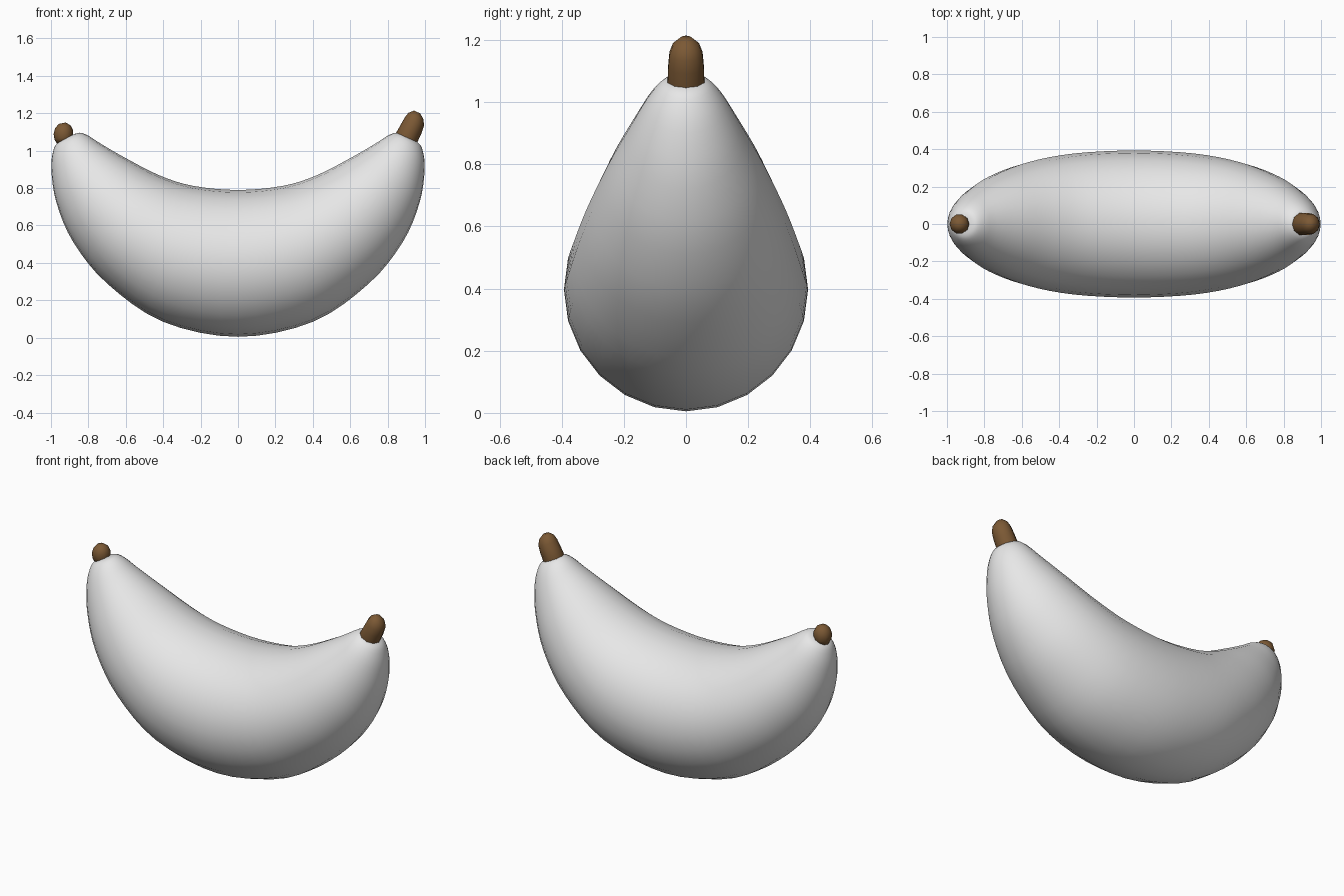
import bpy
import bmesh
from math import sin, cos, pi
from mathutils import Vector

if "Cube" in bpy.data.objects:
    bpy.data.objects.remove(bpy.data.objects["Cube"], do_unlink=True)


def material(name, colour):
    mat = bpy.data.materials.new(name)
    mat.use_nodes = True
    mat.diffuse_color = (*colour, 1)
    mat.node_tree.nodes["Principled BSDF"].inputs["Base Color"].default_value = (*colour, 1)
    return mat


def smooth_sections(rows, steps):
    """Catmull-Rom interpolation through a list of section vectors."""
    out = []
    for i in range(len(rows) - 1):
        p0, p1 = rows[max(i - 1, 0)], rows[i]
        p2, p3 = rows[i + 1], rows[min(i + 2, len(rows) - 1)]
        for s in range(steps):
            t = s / steps
            out.append(0.5 * (2 * p1 + (p2 - p0) * t
                              + (2 * p0 - 5 * p1 + 4 * p2 - p3) * t ** 2
                              + (3 * p1 - p0 - 3 * p2 + p3) * t ** 3))
    return out + [rows[-1]]


def loft(name, rows, sides, mat):
    """Join elliptical rings, each given as upper x, z, lower x, z, half width."""
    bm = bmesh.new()
    rings = []
    for ux, uz, lx, lz, w in rows:
        upper, lower = Vector((ux, 0, uz)), Vector((lx, 0, lz))
        mid, half = (upper + lower) / 2, (upper - lower) / 2
        angles = [2 * pi * k / sides for k in range(sides)]
        rings.append([bm.verts.new(mid + half * cos(a) + Vector((0, w * sin(a), 0)))
                      for a in angles])
    for a, b in zip(rings, rings[1:]):
        for k in range(sides):
            n = (k + 1) % sides
            bm.faces.new((a[k], a[n], b[n], b[k]))
    bm.faces.new(rings[0])
    bm.faces.new(rings[-1])
    bmesh.ops.recalc_face_normals(bm, faces=bm.faces)
    mesh = bpy.data.meshes.new(name)
    bm.to_mesh(mesh)
    bm.free()
    mesh.materials.append(mat)
    mesh.shade_smooth()
    obj = bpy.data.objects.new(name, mesh)
    bpy.context.collection.objects.link(obj)
    return obj


def stem(name, rings, axis, mat):
    """Round stem from (x, z, radius) rings set square to an axis."""
    across = Vector((-axis[1], axis[0])).normalized()
    rows = [(x + across.x * r, z + across.y * r, x - across.x * r, z - across.y * r, r)
            for x, z, r in rings]
    return loft(name, rows, 10, mat)


skin = material("pale grey skin", (0.8, 0.8, 0.8))
bark = material("brown stem", (0.2, 0.1, 0.035))

# Curved fruit body: one half, mirrored
half = [Vector(r) for r in (
    (0.00, 0.79, 0.00, 0.005, 0.393),
    (0.24, 0.812, 0.40, 0.085, 0.377),
    (0.42, 0.868, 0.70, 0.29, 0.332),
    (0.60, 0.960, 0.88, 0.51, 0.262),
    (0.73, 1.035, 0.97, 0.72, 0.187),
    (0.80, 1.080, 0.998, 0.90, 0.128),
    (0.845, 1.096, 0.985, 1.01, 0.080),
    (0.885, 1.085, 0.955, 1.05, 0.038))]
mirrored = [Vector((-r[0], r[1], -r[2], r[3], r[4])) for r in half[:0:-1]]
loft("fruit_body", smooth_sections(mirrored + half, 4), 24, skin)

# Long stem on the left end
stem("long_stem", [(0.895, 1.045, 0.058), (0.902, 1.07, 0.062), (0.925, 1.115, 0.060),
                   (0.943, 1.155, 0.056), (0.952, 1.185, 0.044), (0.957, 1.207, 0.018)],
     (0.4, 0.9), bark)

# Short stub on the right end
stem("short_stub", [(-0.927, 1.045, 0.042), (-0.931, 1.07, 0.051), (-0.934, 1.10, 0.053),
                    (-0.937, 1.128, 0.042), (-0.94, 1.147, 0.018)],
     (-0.2, 1.0), bark)
